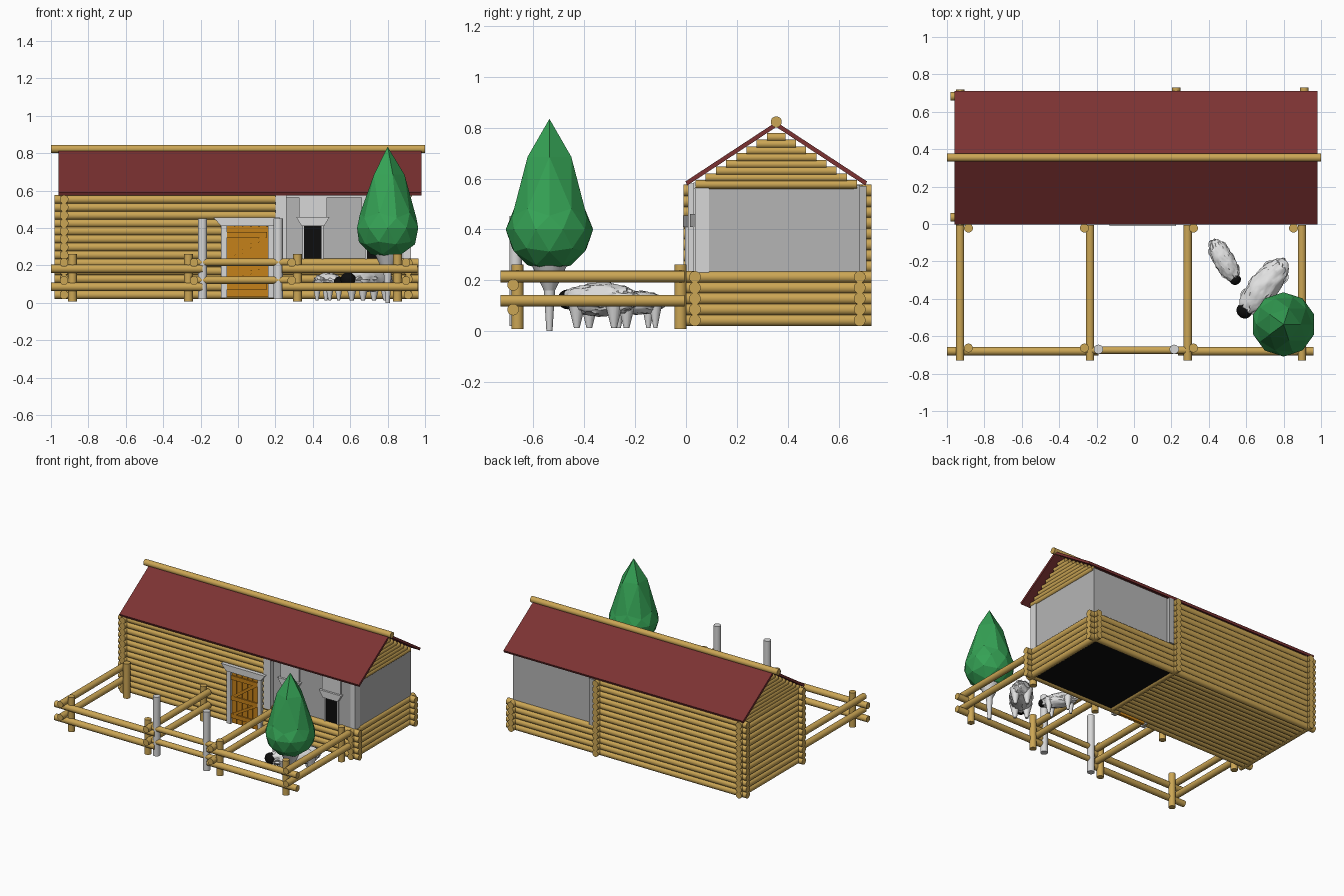
import bpy, bmesh, math, random
from mathutils import Matrix, Vector

if "Cube" in bpy.data.objects:
    bpy.data.objects.remove(bpy.data.objects["Cube"])

random.seed(4)


def mat(name, r, g, b):
    m = bpy.data.materials.new(name)
    m.diffuse_color = (r, g, b, 1)
    m.use_nodes = True
    m.node_tree.nodes["Principled BSDF"].inputs["Base Color"].default_value = m.diffuse_color
    return m


LOG = mat("log_tan", .60, .38, .09)
ROOF = mat("roof_red", .20, .032, .032)
GREY = mat("plaster_grey", .46, .46, .46)
WHITE = mat("trim_pale_grey", .68, .68, .68)
WOOL = mat("wool_white", .75, .75, .75)
DOOR = mat("door_orange", .56, .22, .01)
GREEN = mat("leaf_green", .035, .36, .09)
BLACK = mat("black", .004, .004, .004)


def finish(name, bm, m, smooth=False):
    bmesh.ops.recalc_face_normals(bm, faces=bm.faces)
    me = bpy.data.meshes.new(name)
    bm.to_mesh(me)
    bm.free()
    ob = bpy.data.objects.new(name, me)
    me.materials.append(m)
    bpy.context.collection.objects.link(ob)
    if smooth:
        bpy.ops.object.select_all(action='DESELECT')
        ob.select_set(True)
        bpy.context.view_layer.objects.active = ob
        bpy.ops.object.shade_smooth_by_angle(angle=math.radians(40))
    return ob


def logs(name, segs, m=LOG):
    """round bars, each (start, end, start radius, optional end radius)"""
    bm = bmesh.new()
    for s in segs:
        a, b = Vector(s[0]), Vector(s[1])
        d = b - a
        mx = Matrix.Translation((a + b) / 2) @ d.to_track_quat('Z', 'Y').to_matrix().to_4x4()
        bmesh.ops.create_cone(bm, cap_ends=True, segments=14, radius1=s[2],
                              radius2=s[-1], depth=d.length, matrix=mx)
    return finish(name, bm, m, True)


def box(name, x, y, z, m):
    return prism(name, [(x[0], z[0]), (x[1], z[0]), (x[1], z[1]), (x[0], z[1])], y[0], y[1], m)


def prism(name, pts, y0, y1, m):
    """outline in the front plane, extruded along y"""
    bm = bmesh.new()
    f = bm.faces.new([bm.verts.new((x, y0, z)) for x, z in pts])
    ext = bmesh.ops.extrude_face_region(bm, geom=[f])["geom"]
    bmesh.ops.translate(bm, vec=(0, y1 - y0, 0),
                        verts=[v for v in ext if isinstance(v, bmesh.types.BMVert)])
    return finish(name, bm, m)


R, PITCH, Z0 = .0235, .0425, .043
YF, YB, YM = .035, .683, .355
rows = [Z0 + PITCH * i for i in range(13)]
base = rows[:5]

# log walls of the tall left room (front wall split around the door)
front = []
for z in rows:
    if z < .42:
        front += [((-.98, YF, z), (-.07, YF, z), R), ((.165, YF, z), (.23, YF, z), R)]
    else:
        front.append(((-.98, YF, z), (.23, YF, z), R))
logs("front_log_wall", front)
logs("back_log_wall", [((-.98, YB, z), (.27, YB, z), R) for z in rows])
logs("left_log_wall", [((-.93, -.01, z), (-.93, .72, z), R) for z in rows])
logs("partition_log_wall", [((.225, .05, z), (.225, .73, z), R) for z in rows])
# low log base of the right room
logs("base_front_logs", [((.2, YF, z), (.965, YF, z), R) for z in base])
logs("base_back_logs", [((.2, YB, z), (.965, YB, z), R) for z in base])
logs("base_right_logs", [((.91, 0, z), (.91, .73, z), R) for z in base])
# floors
logs("log_floor", [((-.93, YF + .0432 * i, .043), (.22, YF + .0432 * i, .043), R)
                   for i in range(1, 15)])
box("dark_floor", (.24, .9), (.05, .67), (.03, .04), BLACK)

# grey upper walls of the right room
box("grey_front_wall", (.23, .92), (.04, .07), (.22, .575), GREY)
box("grey_back_wall", (.24, .92), (.66, .685), (.22, .575), GREY)
box("grey_right_wall", (.89, .92), (.07, .66), (.22, .56), GREY)
box("grey_back_post", (.25, .29), (.65, .71), (.23, .57), GREY)
box("left_trim_post", (.2, .258), (.008, .08), (.21, .58), WHITE)
box("right_trim_post", (.885, .925), (.035, .09), (.22, .585), WHITE)
box("top_trim", (.23, .92), (.03, .08), (.562, .585), WHITE)

# gables of short logs
for side, gx in (("left", -.93), ("right", .915)):
    g = []
    for i in range(8):
        z = .577 + .0265 * i
        h = (.80 - z) / .66 - .02
        g.append(((gx, YM - h, z), (gx, YM + h, z), .017))
    logs(side + "_gable_logs", g)

# roof slabs and ridge pole
for side, s in (("front", -1), ("back", 1)):
    bm = bmesh.new()
    prof = [(YM, .823), (YM + s * .357, .589), (YM + s * .35, .573), (YM, .803)]
    f = bm.faces.new([bm.verts.new((-.96, y, z)) for y, z in prof])
    ext = bmesh.ops.extrude_face_region(bm, geom=[f])["geom"]
    bmesh.ops.translate(bm, vec=(1.94, 0, 0),
                        verts=[v for v in ext if isinstance(v, bmesh.types.BMVert)])
    finish(side + "_roof", bm, ROOF)
logs("ridge_pole", [((-1, YM, .823), (1, YM, .823), .022)])

# door with planks, rails and braces
box("door_panel", (-.065, .16), (.02, .035), (.03, .415), DOOR)
for i in range(5):
    x = -.058 + i * .043
    box("door_plank", (x, x + .039), (.012, .02), (.032, .412), DOOR)
for z in (.07, .2, .35):
    box("door_rail", (-.058, .155), (.003, .012), (z, z + .03), DOOR)
for z0, z1 in ((.10, .2), (.23, .35)):
    prism("door_brace", [(-.055, z0), (-.02, z0), (.15, z1), (.115, z1)], .004, .012, DOOR)
for x in (-.09, .16):
    box("door_jamb", (x, x + .03), (-.003, .05), (.025, .42), WHITE)
prism("door_lintel", [(-.13, .455), (.225, .455), (.19, .41), (-.09, .41)], -.012, .05, WHITE)

# two windows with stepped lintels
for x in (.4, .735):
    box("window_pane", (x - .047, x + .047), (.033, .041), (.225, .415), BLACK)
    for s in (-1, 1):
        a, b = sorted((x + s * .046, x + s * .056))
        box("window_jamb", (a, b), (.028, .045), (.225, .415), WHITE)
    prism("window_lintel", [(x - .09, .46), (x + .09, .46), (x + .06, .41), (x - .06, .41)],
          .015, .045, WHITE)
    box("window_head", (x - .075, x + .075), (.03, .045), (.46, .565), WHITE)

# fence
fr = .023
logs("fence_front_rails", [((a, -.68, z), (b, -.68, z), fr)
                           for z in (.182, .085) for a, b in ((-1, -.19), (.235, .96))])
logs("gate_rails", [((-.25, -.675, z), (.3, -.675, z), .02) for z in (.217, .122)])
logs("fence_side_rails", [((x, -.73, z), (x, -.005, z), fr)
                          for x in (-.93, -.235, .287, .898) for z in (.215, .12)])
logs("fence_posts", [((x, y, .008), (x, y, .262), .024)
                     for x in (-.885, -.265, .318, .853) for y in (-.663, -.022)])
logs("gate_posts", [((x, -.67, .02), (x, -.67, .452), .025) for x in (-.19, .215)], WHITE)

# tree: stretched low-poly ball on a tapered trunk
bm = bmesh.new()
bmesh.ops.create_icosphere(bm, subdivisions=2, radius=1)
for v in bm.verts:
    z = v.co.z
    z = .40 + (.435 * z ** 2.6 if z > 0 else .165 * z)
    v.co = (.80 + v.co.x * .172, -.537 + v.co.y * .172, z)
finish("tree_crown", bm, GREEN)
logs("tree_trunk", [((.8, -.537, .0), (.8, -.537, .16), .012, .022),
                    ((.8, -.537, .16), (.8, -.537, .26), .022, .07)], WHITE)


# sheep: bumpy wool body, stubby legs, black head
def sheep(c, direction, half, wide, tall, zc):
    ang = math.atan2(direction[1], direction[0])
    place = Matrix.Translation((c[0], c[1], 0)) @ Matrix.Rotation(ang, 4, 'Z')
    bm = bmesh.new()
    bmesh.ops.create_icosphere(bm, subdivisions=4, radius=1)
    for v in bm.verts:
        k = random.uniform(.93, 1.07)
        v.co = place @ Vector((v.co.x * half * k, v.co.y * wide * k, zc + v.co.z * tall * k))
    finish("sheep_wool", bm, WOOL, True)
    legs = []
    for x in (-.55, .5):
        for y in (-.5, .5):
            p = place @ Vector((x * half, y * wide, 0))
            legs.append(((p.x, p.y, .012), (p.x, p.y, zc), wide * .14, wide * .5))
    logs("sheep_legs", legs, WOOL)
    bm = bmesh.new()
    bmesh.ops.create_icosphere(bm, subdivisions=3, radius=1)
    for v in bm.verts:
        v.co = place @ Vector((half * .93 + v.co.x * wide * .5, v.co.y * wide * .55,
                               zc + v.co.z * tall * .6))
    finish("sheep_head", bm, BLACK, True)


sheep((.482, -.195), (.14, -.24), .128, .055, .047, .112)
sheep((.695, -.335), (-.22, -.27), .18, .078, .065, .125)
